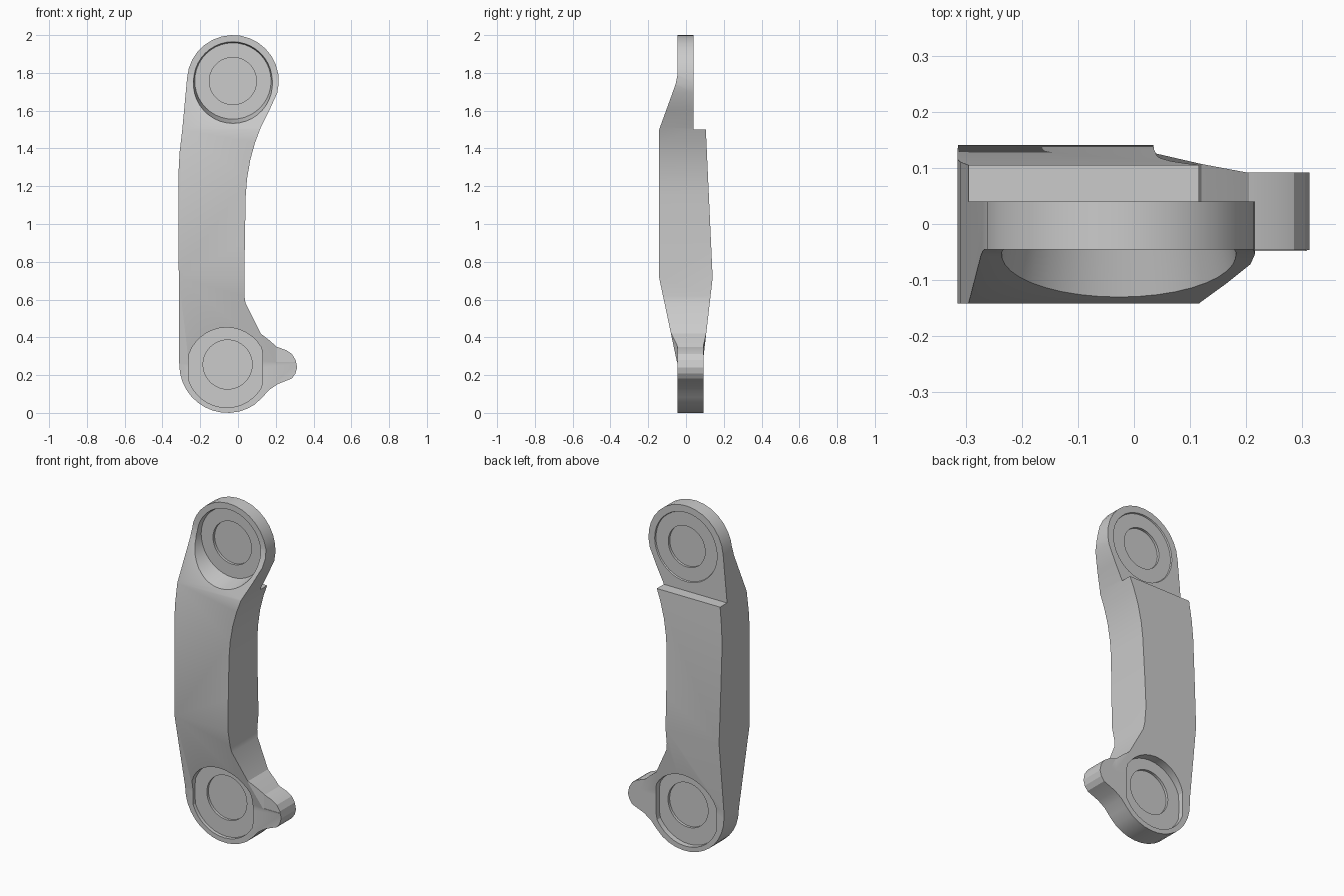
import bpy, bmesh
from math import cos, sin, radians

if "Cube" in bpy.data.objects:
    bpy.data.objects.remove(bpy.data.objects["Cube"])


def loft(name, a_pts, b_pts):
    # closed solid between two matching outlines
    bm = bmesh.new()
    a = [bm.verts.new(p) for p in a_pts]
    b = [bm.verts.new(p) for p in b_pts]
    n = len(a)
    bm.faces.new(a)
    bm.faces.new(b[::-1])
    for i in range(n):
        j = (i + 1) % n
        bm.faces.new((a[i], b[i], b[j], a[j]))
    bmesh.ops.recalc_face_normals(bm, faces=bm.faces)
    me = bpy.data.meshes.new(name)
    bm.to_mesh(me)
    bm.free()
    ob = bpy.data.objects.new(name, me)
    bpy.context.collection.objects.link(ob)
    return ob


def arc(cx, cz, r, a0, a1, n):
    return [(cx + r * cos(radians(a0 + (a1 - a0) * i / n)),
             cz + r * sin(radians(a0 + (a1 - a0) * i / n))) for i in range(n + 1)]


def prism_y(name, pts, y0, y1):
    return loft(name, [(x, y0, z) for x, z in pts], [(x, y1, z) for x, z in pts])


def disc_y(name, c, r0, r1, y0, y1, n=40):
    p, q = arc(*c, r0, 0, 360, n)[:-1], arc(*c, r1, 0, 360, n)[:-1]
    return loft(name, [(x, y0, z) for x, z in p], [(x, y1, z) for x, z in q])


def apply_bool(ob, cutter, op='DIFFERENCE'):
    m = ob.modifiers.new(cutter.name, 'BOOLEAN')
    m.operation, m.solver, m.object = op, 'EXACT', cutter
    bpy.context.view_layer.objects.active = ob
    bpy.ops.object.modifier_apply(modifier=m.name)
    bpy.data.objects.remove(cutter)


TOP, LOW = (-0.027, 1.757), (-0.055, 0.256)

# Link arm: front outline with rounded ends and side tab
outline = arc(*TOP, 0.243, -15, 176, 16)
outline += [(-0.295, 1.5), (-0.309, 1.38), (-0.315, 1.27), (-0.315, 1.0)]
outline += arc(*LOW, 0.256, 180, 304, 12)
outline += [(0.13, 0.083), (0.165, 0.122), (0.21, 0.152), (0.285, 0.182),
            (0.304, 0.208), (0.313, 0.24), (0.305, 0.28), (0.285, 0.312),
            (0.255, 0.332), (0.205, 0.35), (0.165, 0.385), (0.12, 0.42),
            (0.04, 0.58), (0.034, 0.62), (0.036, 0.9), (0.041, 1.15),
            (0.048, 1.24), (0.065, 1.34), (0.09, 1.43), (0.12, 1.51), (0.165, 1.6)]
arm = prism_y("link_arm", outline, -0.3, 0.3)

# Side profile gives the varying thickness
side = [(-0.045, 2.1), (-0.045, 1.79), (-0.055, 1.74), (-0.142, 1.5), (-0.142, 0.715),
        (-0.046, 0.26), (-0.046, -0.1), (0.092, -0.1), (0.092, 0.29), (0.141, 0.715),
        (0.105, 1.5), (0.04, 1.5), (0.04, 2.1)]
apply_bool(arm, loft("side_profile", [(-0.6, y, z) for y, z in side],
                     [(0.6, y, z) for y, z in side]), 'INTERSECT')

# Flatten the tab on both faces
for ya, yb, yc in ((-0.078, -0.046, -0.25), (0.107, 0.092, 0.25)):
    wedge = [(0.12, ya), (0.2, yb), (0.5, yb), (0.5, yc), (0.12, yc)]
    apply_bool(arm, loft("tab_cut", [(x, y, 0.27) for x, y in wedge],
                         [(x, y, 0.45) for x, y in wedge]))

# Upper end: tapered front seat, shallow back seat, bearing recesses
apply_bool(arm, disc_y("upper_seat", TOP, 0.232, 0.202, -0.17, -0.015))
apply_bool(arm, disc_y("upper_bore", TOP, 0.125, 0.125, -0.1, 0.0))
apply_bool(arm, disc_y("upper_back_seat", TOP, 0.2, 0.21, 0.032, 0.06))
apply_bool(arm, disc_y("upper_back_bore", TOP, 0.12, 0.12, 0.018, 0.1))

# Lower end: seats with flattened sides and bearing recesses
seat = [(max(-0.261, min(0.13, x)), z)
        for x, z in arc(-0.06, 0.24, 0.212, 0, 360, 36)[:-1]]
apply_bool(arm, prism_y("lower_seat", seat, -0.2, -0.025))
apply_bool(arm, prism_y("lower_back_seat", seat, 0.06, 0.2))
apply_bool(arm, disc_y("lower_bore", LOW, 0.13, 0.13, -0.1, -0.01))
apply_bool(arm, disc_y("lower_back_bore", LOW, 0.13, 0.13, 0.045, 0.2))

arm.select_set(True)
bpy.context.view_layer.objects.active = arm
bpy.ops.object.shade_smooth_by_angle(angle=radians(20))
